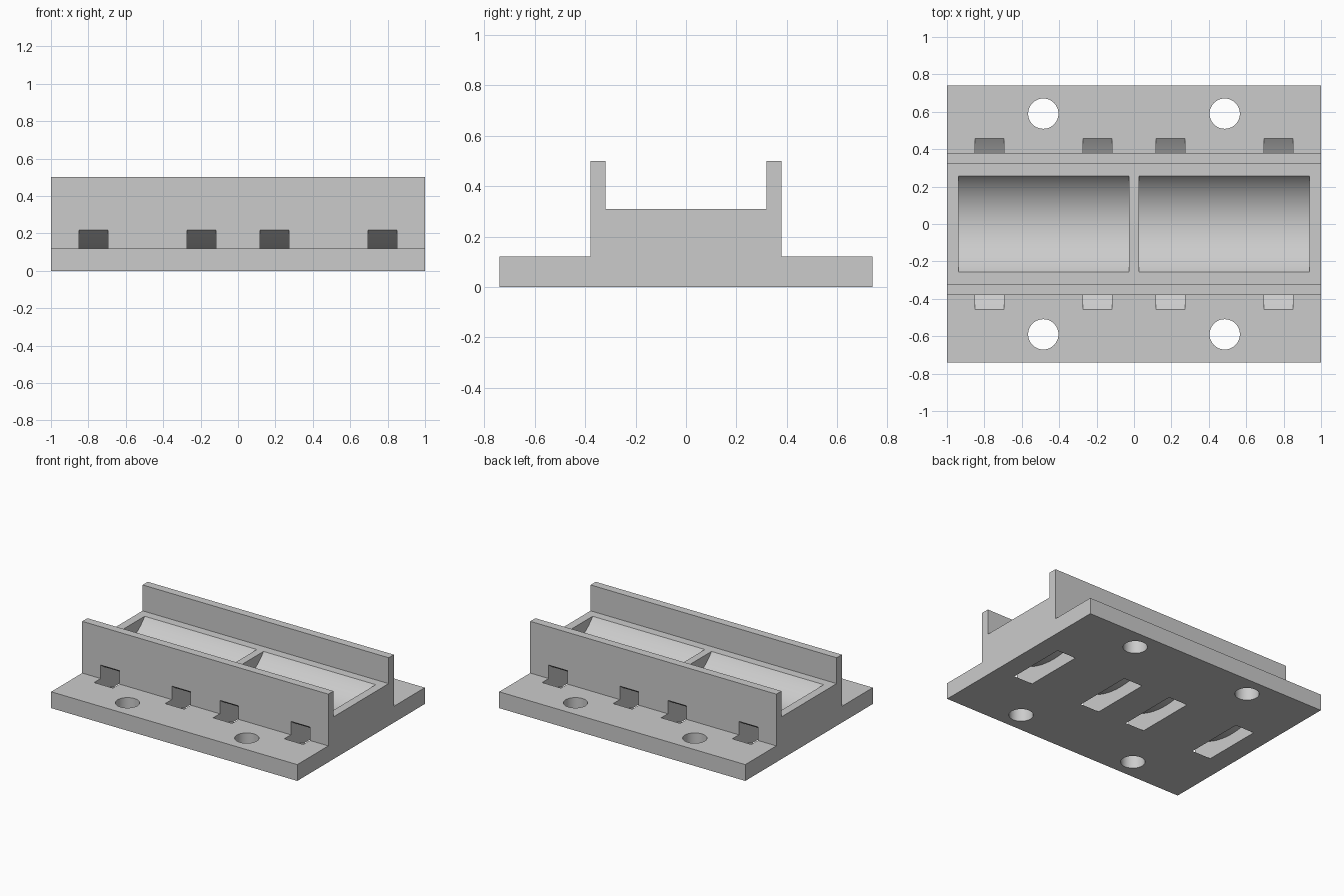
import bpy, bmesh, math
from mathutils import Vector

if "Cube" in bpy.data.objects:
    bpy.data.objects.remove(bpy.data.objects["Cube"], do_unlink=True)

grey = bpy.data.materials.new("plain_grey")
grey.use_nodes = True
grey.diffuse_color = (0.6, 0.6, 0.6, 1)
grey.node_tree.nodes["Principled BSDF"].inputs["Base Color"].default_value = (0.6, 0.6, 0.6, 1)


def prism(name, outline, axis, start, end):
    """Extrude a 2D outline along x (outline is y, z) or along z (outline is x, y)."""
    bm = bmesh.new()
    if axis == "x":
        points = [Vector((start, a, b)) for a, b in outline]
        offset = Vector((end - start, 0, 0))
    else:
        points = [Vector((a, b, start)) for a, b in outline]
        offset = Vector((0, 0, end - start))
    face = bm.faces.new([bm.verts.new(p) for p in points])
    result = bmesh.ops.extrude_face_region(bm, geom=[face])
    moved = [g for g in result["geom"] if isinstance(g, bmesh.types.BMVert)]
    bmesh.ops.translate(bm, verts=moved, vec=offset)
    bmesh.ops.recalc_face_normals(bm, faces=bm.faces)
    mesh = bpy.data.meshes.new(name)
    bm.to_mesh(mesh)
    bm.free()
    mesh.materials.append(grey)
    obj = bpy.data.objects.new(name, mesh)
    bpy.context.collection.objects.link(obj)
    return obj


def arc(centre, radius, first, last, steps):
    """Points on an arc, angles in degrees."""
    angles = [math.radians(first + (last - first) * i / steps) for i in range(steps + 1)]
    return [(centre[0] + radius * math.cos(a), centre[1] + radius * math.sin(a)) for a in angles]


# Body: flanged base, central block and two upright rails
half = [(0.74, 0), (0.74, 0.12), (0.38, 0.12), (0.38, 0.5), (0.32, 0.5), (0.32, 0.31)]
body = prism("cradle_body", half + [(-y, z) for y, z in reversed(half)], "x", -1, 1)

cutters = []
for side in (-1, 1):
    # Rounded troughs
    trough = arc((0, 0.5), 0.32, 0, 360, 96)[:-1]
    cutters.append(prism("trough_cutter", trough, "x", side * 0.483 - 0.456, side * 0.483 + 0.456))
    # Curved strap slots running under the troughs
    band = arc((0, 0.72), 0.754, 220, 320, 48) + arc((0, 0.72), 0.629, 320, 220, 48)
    for x in (0.195, 0.773):
        cutters.append(prism("strap_slot_cutter", band, "x", side * x - 0.077, side * x + 0.077))
    # Mounting holes in the flanges
    for y in (-0.59, 0.59):
        hole = arc((side * 0.485, y), 0.081, 0, 360, 48)[:-1]
        cutters.append(prism("mounting_hole_cutter", hole, "z", -0.1, 0.2))

bpy.ops.object.select_all(action="DESELECT")
bpy.context.view_layer.objects.active = body
body.select_set(True)
for cutter in cutters:
    cutter.hide_render = True
    cut = body.modifiers.new("cut", "BOOLEAN")
    cut.operation = "DIFFERENCE"
    cut.solver = "EXACT"
    cut.object = cutter
    bpy.ops.object.modifier_apply(modifier=cut.name)
for cutter in cutters:
    bpy.data.objects.remove(cutter, do_unlink=True)

bpy.ops.object.shade_smooth_by_angle(angle=math.radians(30))
